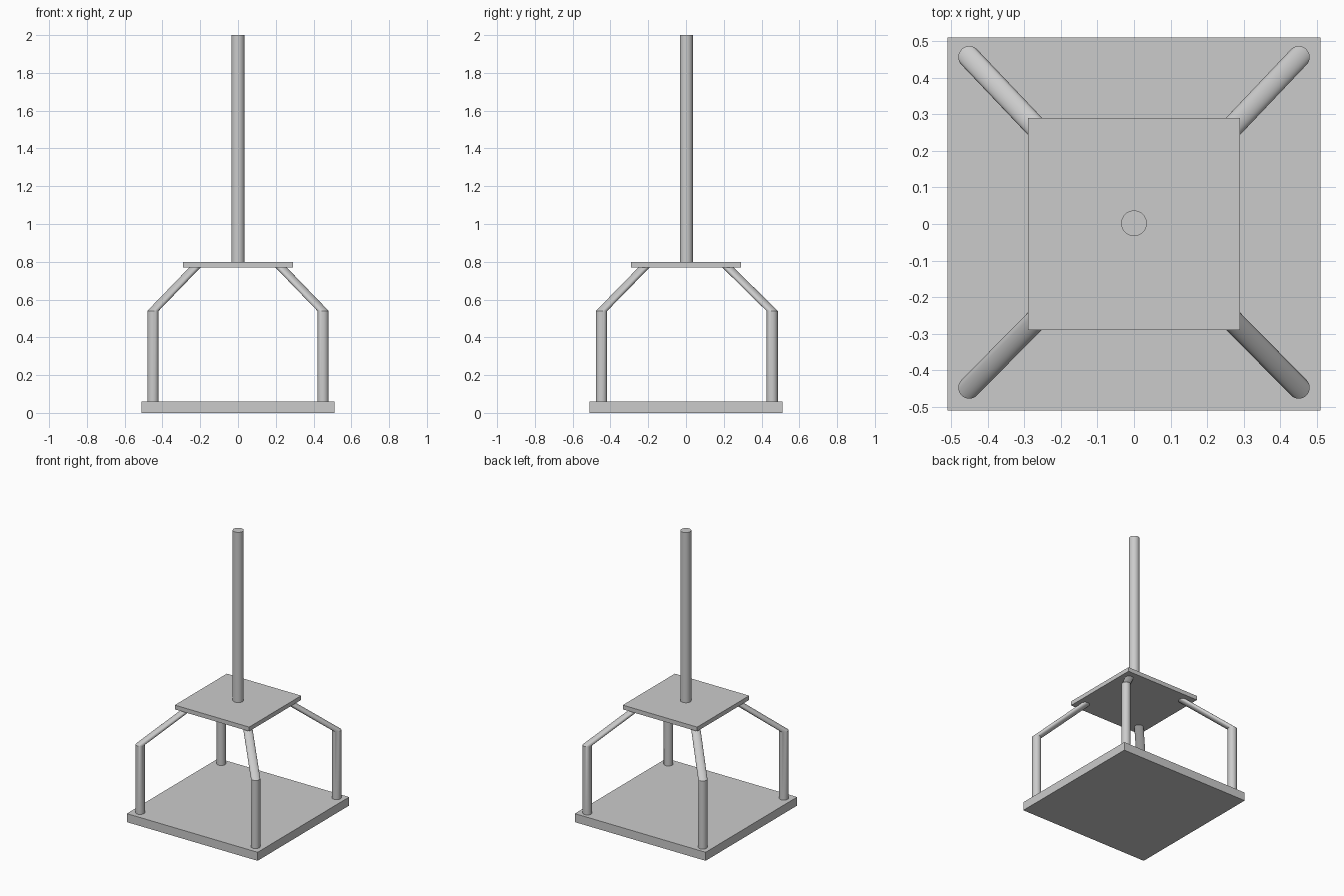
import bpy, bmesh, math

if "Cube" in bpy.data.objects:
    bpy.data.objects.remove(bpy.data.objects["Cube"])


def box(name, half, z0, z1):
    bpy.ops.mesh.primitive_cube_add(size=1, location=(0, 0, (z0 + z1) / 2))
    ob = bpy.context.object
    ob.name = name
    ob.scale = (2 * half, 2 * half, z1 - z0)
    bpy.ops.object.transform_apply(location=False, rotation=False, scale=True)
    return ob


def ring_tube(name, path, radius, sides=32):
    """Capped tube whose rings stay horizontal along the path."""
    bm = bmesh.new()
    rings = []
    for x, y, z in path:
        rings.append([bm.verts.new((x + radius * math.cos(2 * math.pi * i / sides),
                                    y + radius * math.sin(2 * math.pi * i / sides), z))
                      for i in range(sides)])
    for a, b in zip(rings, rings[1:]):
        for i in range(sides):
            j = (i + 1) % sides
            bm.faces.new((a[i], a[j], b[j], b[i]))
    bm.faces.new(rings[0][::-1])
    bm.faces.new(rings[-1])
    me = bpy.data.meshes.new(name)
    bm.to_mesh(me)
    bm.free()
    ob = bpy.data.objects.new(name, me)
    bpy.context.collection.objects.link(ob)
    bpy.ops.object.select_all(action='DESELECT')
    ob.select_set(True)
    bpy.context.view_layer.objects.active = ob
    bpy.ops.object.shade_smooth_by_angle(angle=math.radians(25))
    return ob


# Base slab and upper plate
box("base_slab", 0.51, 0.0, 0.06)
box("upper_plate", 0.29, 0.77, 0.80)

# Four bent legs: upright, then leaning in to the plate
for side, sx in (("left", -1), ("right", 1)):
    for end, foot_y, top_y in (("front", -0.447, -0.222), ("back", 0.456, 0.222)):
        ring_tube(f"{end}_{side}_leg",
                  [(sx * 0.45, foot_y, 0.06), (sx * 0.45, foot_y, 0.54), (sx * 0.228, top_y, 0.77)],
                  0.03)

# Central pole
ring_tube("pole", [(0, 0.002, 0.80), (0, 0.002, 2.0)], 0.035)
